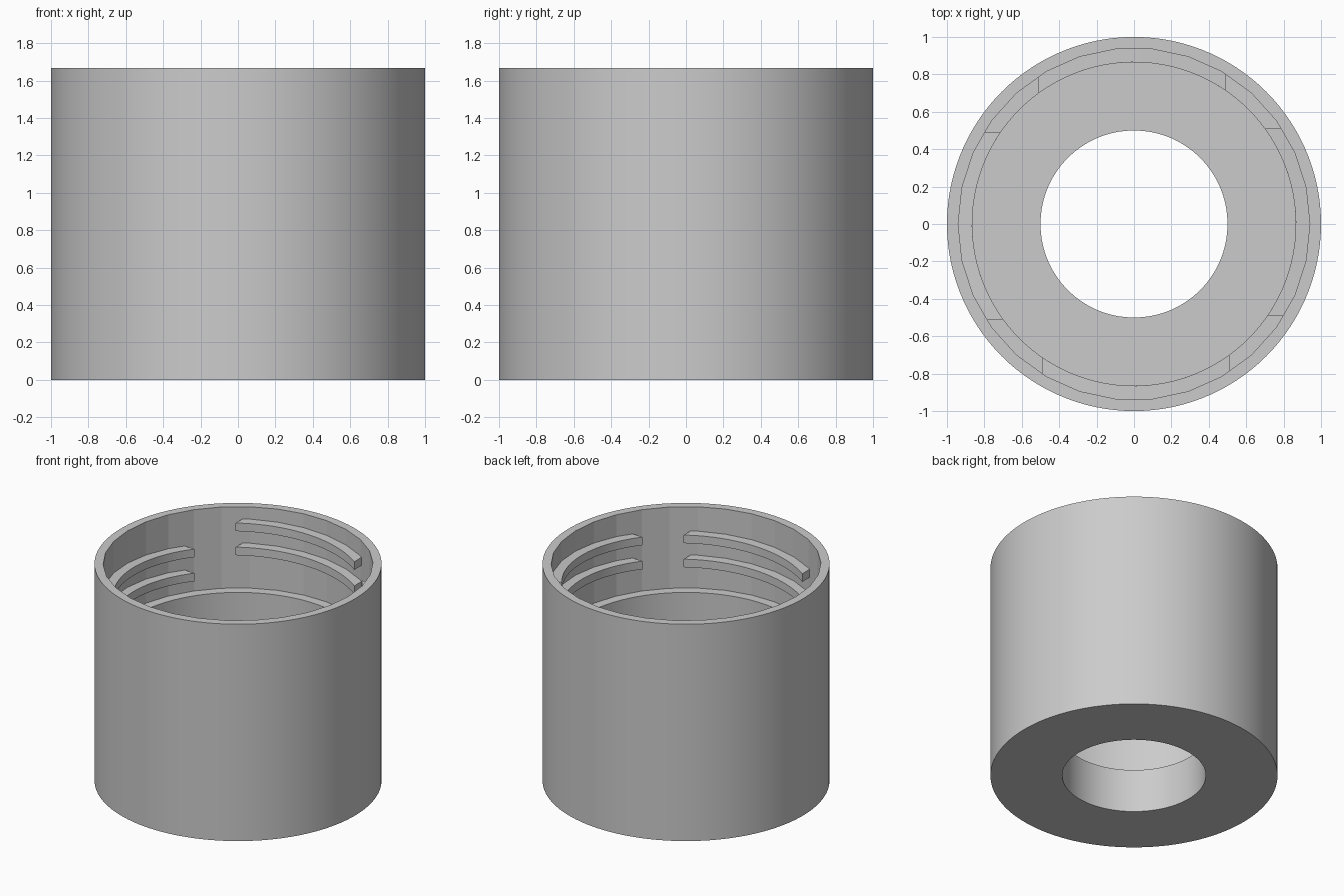
import bpy, bmesh
from math import sin, cos, asin, pi, radians, degrees

cube = bpy.data.objects.get("Cube")
if cube:
    bpy.data.objects.remove(cube, do_unlink=True)

grey = bpy.data.materials.new("light grey plastic")
grey.use_nodes = True
grey.diffuse_color = (0.6, 0.6, 0.6, 1)
grey.node_tree.nodes["Principled BSDF"].inputs["Base Color"].default_value = (0.6, 0.6, 0.6, 1)

SEGMENTS = 120
FACETS = 30          # flat sides of the threaded socket
HEIGHT, LEDGE, FLOOR = 1.667, 1.042, 0.333
SOCKET, BORE, HOLE = 0.94, 0.865, 0.5


def finish(name, bm):
    bmesh.ops.recalc_face_normals(bm, faces=bm.faces)
    mesh = bpy.data.meshes.new(name)
    bm.to_mesh(mesh)
    bm.free()
    mesh.materials.append(grey)
    obj = bpy.data.objects.new(name, mesh)
    bpy.context.collection.objects.link(obj)
    bpy.ops.object.select_all(action='DESELECT')
    obj.select_set(True)
    bpy.context.view_layer.objects.active = obj
    bpy.ops.object.shade_smooth_by_angle(angle=radians(8))
    return obj


def loft(bm, rings, closed):
    """Join neighbouring rings of vertices with quads."""
    count = len(rings)
    for i in range(count if closed else count - 1):
        a, b = rings[i], rings[(i + 1) % count]
        for j in range(len(a)):
            k = (j + 1) % len(a)
            bm.faces.new((a[j], a[k], b[k], b[j]))


def faceted(radius, angle):
    """Radius of a regular polygon in the given direction."""
    step = 2 * pi / FACETS
    return radius * cos(step / 2) / cos(angle % step - step / 2)


# Hollow body: outer wall, faceted socket, ledge, round bore, floor with hole
bm = bmesh.new()
profile = [(1, 0), (1, HEIGHT), (SOCKET, HEIGHT), (SOCKET, LEDGE),
           (BORE, LEDGE), (BORE, FLOOR), (HOLE, FLOOR), (HOLE, 0)]
rings = []
for i in range(SEGMENTS):
    a = 2 * pi * i / SEGMENTS
    ring = []
    for r, z in profile:
        if r == SOCKET:
            r = faceted(r, a)
        ring.append(bm.verts.new((r * cos(a), r * sin(a), z)))
    rings.append(ring)
loft(bm, rings, True)
finish("cap_body", bm)

# Internal thread: two turns, each interrupted by four straight-cut gaps
PITCH, THICK, TOP, START = 0.185, 0.0625, 1.574, 123
STEPS = 20


def thread_point(bm, r, f, centre, drop):
    lo, hi = asin(-0.49 / r), asin(0.51 / r)
    a = radians(centre) + lo + (hi - lo) * f
    z = TOP - PITCH * (START - degrees(a)) / 360 - drop
    return bm.verts.new((r * cos(a), r * sin(a), z))


for n in range(8):
    centre = 90 - 90 * n
    bm = bmesh.new()
    corners = [(BORE, 0), (SOCKET + 0.01, 0), (SOCKET + 0.01, THICK), (BORE, THICK)]
    rings = [[thread_point(bm, r, s / STEPS, centre, d) for r, d in corners]
             for s in range(STEPS + 1)]
    loft(bm, rings, False)
    bm.faces.new(rings[0])
    bm.faces.new(rings[-1])
    finish(f"thread_segment_{n + 1}", bm)
